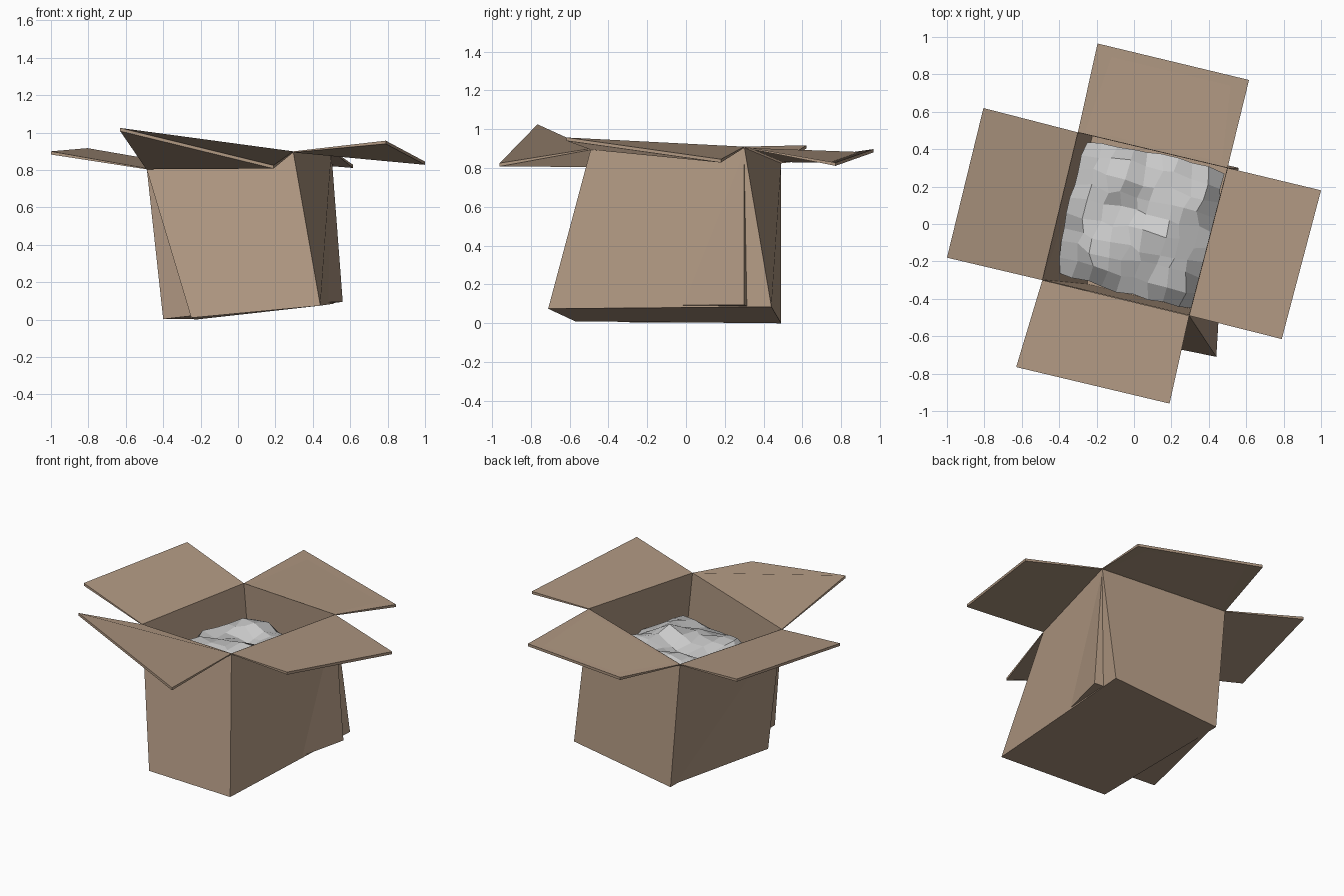
import bpy, math, random
from mathutils import Vector

if "Cube" in bpy.data.objects:
    bpy.data.objects.remove(bpy.data.objects["Cube"])

random.seed(4)


def material(name, col):
    m = bpy.data.materials.new(name)
    m.diffuse_color = (*col, 1)
    m.use_nodes = True
    m.node_tree.nodes["Principled BSDF"].inputs["Base Color"].default_value = m.diffuse_color
    return m


card = material("cardboard brown", (0.43, 0.31, 0.22))
white = material("paper grey white", (0.60, 0.60, 0.60))


def make(name, verts, faces, mat):
    me = bpy.data.meshes.new(name)
    me.from_pydata([tuple(v) for v in verts], [], faces)
    me.materials.append(mat)
    ob = bpy.data.objects.new(name, me)
    bpy.context.collection.objects.link(ob)
    return ob


# rim corners, counter-clockwise from front left
rim = [Vector(p) for p in [(-.49, -.30, .81), (.295, -.49, .90),
                           (.50, .30, .91), (-.30, .49, .83)]]
centre = sum(rim, Vector()) / 4

# bottom corners of the warped outer shell and of the inner shell
outer_base = [(-.25, -.57, .01), (.44, -.71, .075), (.51, .44, .085), (-.23, .49, 0)]
inner_base = [(-.40, -.285, .003), (.37, -.47, .09), (.56, .30, .095), (-.22, .482, .004)]


def shell(name, base, top):
    walls = [(i, (i + 1) % 4, (i + 1) % 4 + 4, i + 4) for i in range(4)]
    return make(name, list(base) + list(top), walls + [(3, 2, 1, 0)], card)


shell("outer_box", outer_base, rim)
shell("inner_box", inner_base, [p.lerp(centre, 0.004) for p in rim])

# four open flaps: outer edge corners beyond each rim edge
flaps = {
    "front_flap": (0, (-.63, -.765, 1.025), (.19, -.96, .825)),
    "right_flap": (1, (.79, -.615, .957), (1.0, .18, .845)),
    "back_flap": (2, (.615, .77, .828), (-.195, .965, .897)),
    "left_flap": (3, (-.805, .62, .917), (-1.0, -.18, .90)),
}
for name, (i, p, q) in flaps.items():
    a, b = rim[i], rim[(i + 1) % 4]
    top = [Vector(p), Vector(q), b, a]
    low = [v - Vector((0, 0, t)) for v, t in zip(top, (.017, .017, .006, .006))]
    faces = [(0, 1, 2, 3), (7, 6, 5, 4)]
    faces += [(k, k + 4, (k + 1) % 4 + 4, (k + 1) % 4) for k in range(4)]
    make(name, top + low, faces, card)

# crumpled paper heaped inside the box
n = 9
corners = [Vector(c) for c in [(-.43, -.265, 0), (.33, -.475, 0), (.50, .29, 0), (-.27, .465, 0)]]
verts, faces = [], []
for j in range(n + 1):
    for i in range(n + 1):
        u, v = i / n, j / n
        s, t = 2 * u - 1, 2 * v - 1
        edge = i in (0, n) or j in (0, n)
        # slightly rounded outline
        s2, t2 = s * (1 - .05 * t * t), t * (1 - .05 * s * s)
        u, v = (s2 + 1) / 2, (t2 + 1) / 2
        p = corners[0].lerp(corners[1], u).lerp(corners[3].lerp(corners[2], u), v)
        amp = .008 if edge else .022
        p.x += random.uniform(-amp, amp)
        p.y += random.uniform(-amp, amp)
        z = .74 - .075 * (s * s + t * t) + .025 * math.sin(5 * s + 1) * math.cos(4.5 * t)
        z += random.uniform(-.017, .017)
        z -= .08 * math.exp(-((p.x - .03) ** 2 + (p.y - .06) ** 2) / .008)  # hollow
        if edge:
            z -= .10 if i == 0 else .04
        p.z = z
        verts.append(p)
for j in range(n):
    for i in range(n):
        a = j * (n + 1) + i
        faces.append((a, a + 1, a + n + 2, a + n + 1))
make("crumpled_paper", verts, faces, white)
